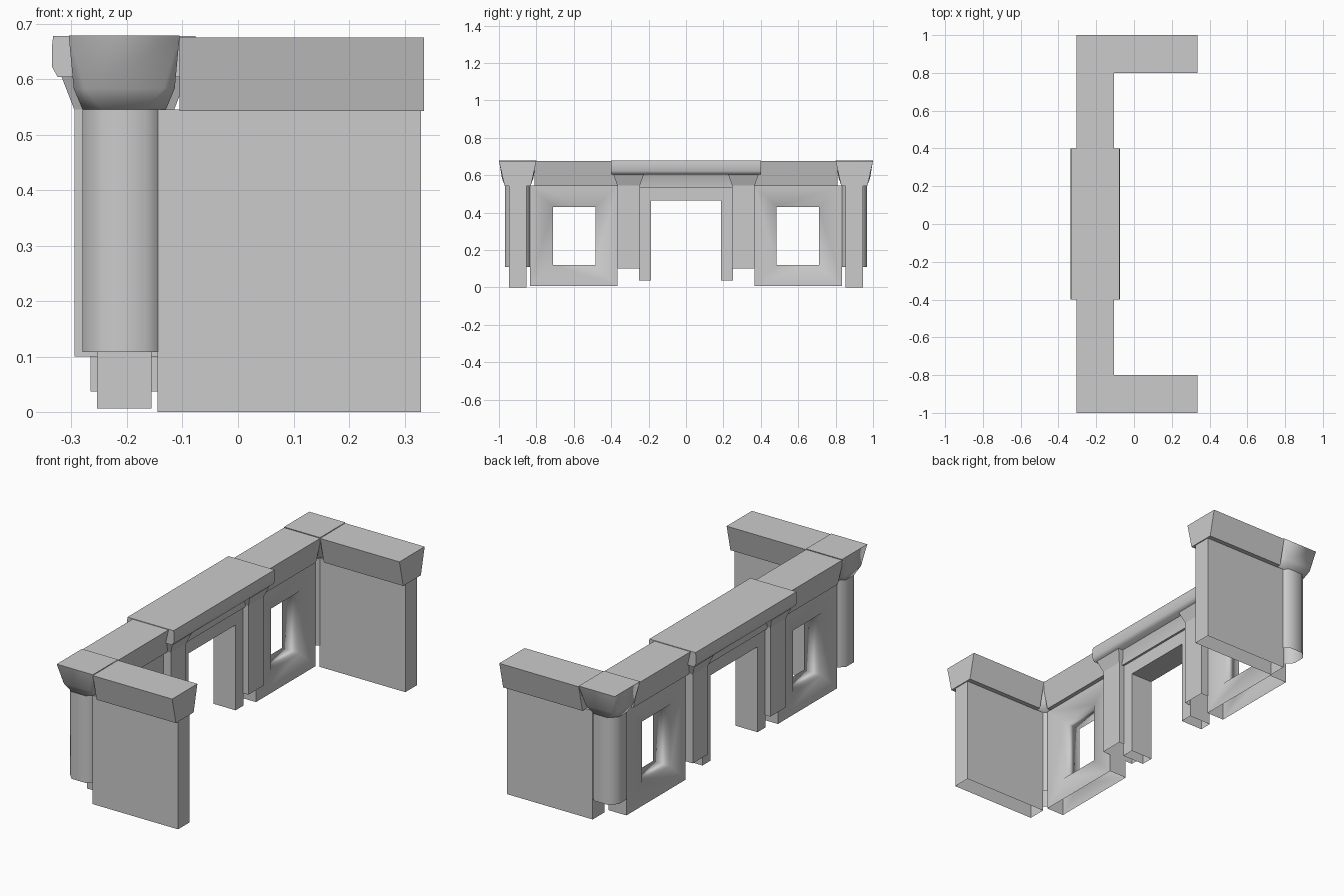
import bpy
import bmesh
from math import radians

cube = bpy.data.objects.get("Cube")
if cube:
    bpy.data.objects.remove(cube, do_unlink=True)

grey = bpy.data.materials.new("plain grey")
grey.use_nodes = True
COLOUR = (0.6, 0.6, 0.6, 1)
grey.diffuse_color = COLOUR
grey.node_tree.nodes["Principled BSDF"].inputs["Base Color"].default_value = COLOUR

CX = -0.205  # centre line of the long wall


def finish(name, bm, angle=None):
    """Turn a bmesh into a named object, optionally smoothed by angle."""
    bmesh.ops.remove_doubles(bm, verts=bm.verts, dist=0.0001)
    bmesh.ops.recalc_face_normals(bm, faces=bm.faces)
    mesh = bpy.data.meshes.new(name)
    bm.to_mesh(mesh)
    bm.free()
    mesh.materials.append(grey)
    obj = bpy.data.objects.new(name, mesh)
    bpy.context.collection.objects.link(obj)
    if angle:
        bpy.ops.object.select_all(action="DESELECT")
        obj.select_set(True)
        bpy.context.view_layer.objects.active = obj
        bpy.ops.object.shade_smooth_by_angle(angle=radians(angle))
    return obj


def outline(hx, hy, cut):
    """Rectangle outline, with cut corners when cut is above zero."""
    if cut is None:
        return [(-hx, -hy), (hx, -hy), (hx, hy), (-hx, hy)]
    a, b = hx - cut, hy - cut
    return [(-a, -hy), (a, -hy), (hx, -b), (hx, b),
            (a, hy), (-a, hy), (-hx, b), (-hx, -b)]


def loft(name, cx, cy, rings, bottom=False, angle=None):
    """Stack outlines (half x, half y, z, corner cut) into a shell."""
    bm = bmesh.new()
    loops = [[bm.verts.new((cx + x, cy + y, z)) for x, y in outline(hx, hy, cut)]
             for hx, hy, z, cut in rings]
    n = len(loops[0])
    for low, high in zip(loops, loops[1:]):
        for i in range(n):
            j = (i + 1) % n
            bm.faces.new((low[i], low[j], high[j], high[i]))
    bm.faces.new(loops[-1])
    if bottom:
        bm.faces.new(loops[0])
    return finish(name, bm, angle)


def window_wall(name, side):
    """Hollow wall panel with a square opening, open at the foot."""
    bm = bmesh.new()

    def loop(x, y0, y1, z0, z1):
        return [bm.verts.new((x, side * y, z))
                for y, z in ((y0, z0), (y1, z0), (y1, z1), (y0, z1))]

    outer = [loop(CX + d, 0.365, 0.835, 0.007, 0.545) for d in (-0.049, 0.049)]
    inner = [loop(CX + d, 0.485, 0.71, 0.12, 0.43) for d in (-0.049, 0.049)]
    for i in range(4):
        j = (i + 1) % 4
        for o, n in zip(outer, inner):
            bm.faces.new((o[i], o[j], n[j], n[i]))
        bm.faces.new((inner[0][i], inner[0][j], inner[1][j], inner[1][i]))
        if i:
            bm.faces.new((outer[0][i], outer[0][j], outer[1][j], outer[1][i]))
    # soft opening, crisp outer edges
    outer_verts = set(outer[0] + outer[1])
    for f in bm.faces:
        f.smooth = True
    for e in bm.edges:
        e.smooth = not (e.verts[0] in outer_verts and e.verts[1] in outer_verts)
    obj = finish(name, bm)
    mod = obj.modifiers.new("soft opening", "WEIGHTED_NORMAL")
    mod.keep_sharp = True
    return obj


def door_frame():
    """Two jambs and a lintel as one extruded arch, open at the feet."""
    bm = bmesh.new()
    pts = [(-0.25, 0.037), (-0.25, 0.535), (0.25, 0.535), (0.25, 0.037),
           (0.187, 0.037), (0.187, 0.465), (-0.187, 0.465), (-0.187, 0.037)]
    sides = [[bm.verts.new((CX + d, y, z)) for y, z in pts] for d in (-0.061, 0.061)]
    back, front = sides
    for s in sides:
        bm.faces.new(s)
    for i in range(8):
        j = (i + 1) % 8
        if i not in (3, 7):
            bm.faces.new((back[i], back[j], front[j], front[i]))
    return finish("door_frame", bm)


for side, tag in ((-1, "front"), (1, "back")):
    # end wall and its flared cornice
    loft(tag + "_end_wall", 0.0925, side * 0.9,
         [(0.2375, 0.046, 0, None), (0.2375, 0.046, 0.545, None)])
    loft(tag + "_end_cornice", 0.115, side * 0.9,
         [(0.22, 0.07, 0.543, None), (0.22, 0.1, 0.675, None)], bottom=True)

    # rounded corner column with a flared capital
    loft(tag + "_corner_column", CX, side * 0.9,
         [(0.075, 0.068, 0.108, 0.036), (0.075, 0.068, 0.545, 0.036)], angle=50)
    loft(tag + "_corner_capital", CX, side * 0.9,
         [(0.075, 0.069, 0.545, 0.036), (0.091, 0.084, 0.583, 0.02),
          (0.1, 0.1, 0.679, 0)], bottom=True, angle=50)

    # window panel and its cornice
    window_wall(tag + "_window_wall", side)
    loft(tag + "_window_cornice", CX, side * 0.59,
         [(0.07, 0.22, 0.543, None), (0.1, 0.22, 0.675, None)], bottom=True)

    # doorway post with flared head
    loft(tag + "_door_post", CX, side * 0.307,
         [(0.09, 0.06, 0.1, None), (0.09, 0.06, 0.545, None),
          (0.114, 0.083, 0.607, None)])

# doorway
door_frame()
loft("door_frieze", CX, 0,
     [(0.072, 0.26, 0.535, None), (0.075, 0.26, 0.57, None),
      (0.088, 0.26, 0.607, None)], bottom=True, angle=50)
loft("centre_beam", CX, 0,
     [(0.12, 0.4, 0.604, None), (0.13, 0.4, 0.622, None),
      (0.13, 0.4, 0.66, None), (0.128, 0.4, 0.678, None)], bottom=True, angle=65)
